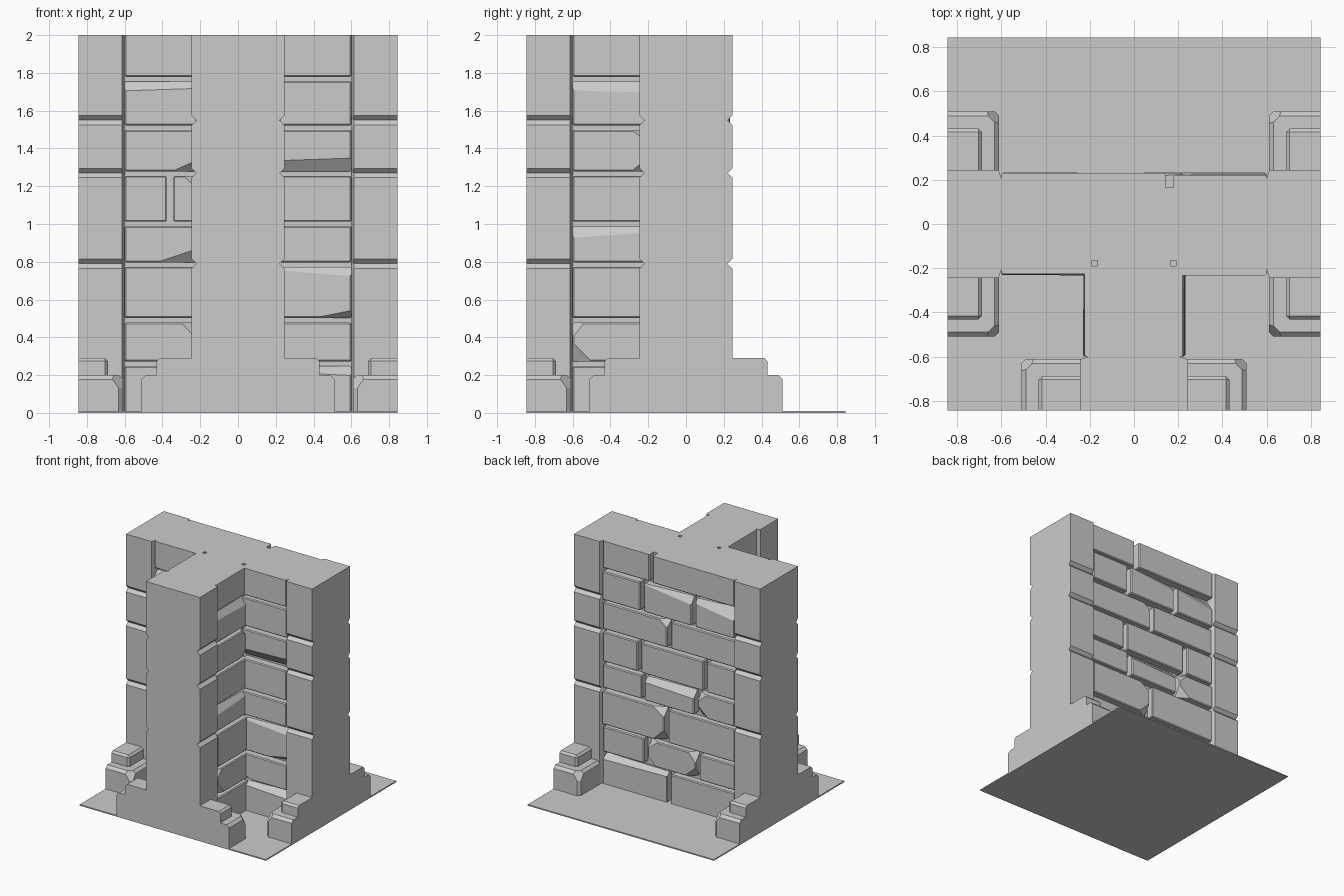
import bpy, bmesh, math, random
from mathutils import Vector, Matrix

if "Cube" in bpy.data.objects:
    bpy.data.objects.remove(bpy.data.objects["Cube"])

random.seed(4)
E, P, T, CORE = 0.845, 0.605, 0.245, 0.165   # half floor, pillar start, half thickness, mortar plane
TURN = {a: Matrix.Rotation(math.radians(a), 4, 'Z') for a in (0, 90, -90, 180)}


def finish(name, bm, angle=0):
    bm.transform(TURN[angle])
    bmesh.ops.recalc_face_normals(bm, faces=bm.faces)
    me = bpy.data.meshes.new(name)
    bm.to_mesh(me)
    bm.free()
    ob = bpy.data.objects.new(name, me)
    bpy.context.collection.objects.link(ob)
    return ob


def box(lo, hi):
    bm = bmesh.new()
    bmesh.ops.create_cube(bm, size=1)
    lo, hi = Vector(lo), Vector(hi)
    for v in bm.verts:
        v.co = Vector([lo[i] + (v.co[i] + 0.5) * (hi[i] - lo[i]) for i in range(3)])
    return bm


def chamfer(bm, width, sharp):
    """Bevel every edge that does not lie in one of the sharp (axis, value) planes."""
    edges = [e for e in bm.edges if not any(
        all(abs(v.co[ax] - val) < 1e-4 for v in e.verts) for ax, val in sharp)]
    bmesh.ops.bevel(bm, geom=edges, offset=width, segments=1, profile=0.5, affect='EDGES')


def merge(dst, src):
    me = bpy.data.meshes.new("tmp")
    src.to_mesh(me)
    src.free()
    dst.from_mesh(me)
    bpy.data.meshes.remove(me)


def chip(bm, lo, hi, su, sz, au, ad, az):
    """Slice a front corner off a brick: intercepts au, ad, az along width, depth, height."""
    c = Vector((hi[0] if su > 0 else lo[0], hi[1], hi[2] if sz > 0 else lo[2]))
    n = Vector((su / au, 1 / ad, sz / az)).normalized()
    p = c - Vector((su * au, 0, 0))
    r = bmesh.ops.bisect_plane(bm, geom=bm.verts[:] + bm.edges[:] + bm.faces[:],
                               plane_co=p, plane_no=n, clear_outer=True)
    cut = [g for g in r['geom_cut'] if isinstance(g, bmesh.types.BMEdge)]
    if cut:
        bmesh.ops.holes_fill(bm, edges=cut)


# Brick courses
ROWS = [0, .26, .49, .785, 1.0, 1.267, 1.51, 1.767, 2.0]


def brick_wall(name, angle, u0, u1, joints, chips):
    wall = bmesh.new()
    for r in range(8):
        ends = [u0] + joints.get(r, []) + [u1]
        for i in range(len(ends) - 1):
            a = ends[i] + (0.018 if i else 0)
            b = ends[i + 1] - (0.018 if i < len(ends) - 2 else 0)
            lo = (a, CORE, ROWS[r] + (0.012 if r else 0))
            hi = (b, random.uniform(.218, .234), ROWS[r + 1] - (0.012 if r < 7 else 0))
            bm = box(lo, hi)
            chamfer(bm, 0.007, [(1, CORE), (2, 0), (2, 2.0)])
            for c in chips.get((r, i), []):
                chip(bm, lo, hi, *c)
            merge(wall, bm)
    finish(name, wall, angle)


# Floor slab
finish("floor", box((-E, -E, 0), (E, E, 0.01)))

# Mortar core, T shaped
finish("wall_core", box((-P, -CORE, 0), (P, CORE, 2)))
finish("branch_core", box((-CORE, -P, 0), (CORE, -CORE, 2)))

# Brick faces: long back, two front corners, two branch sides
brick_wall("back_bricks", 0, -.6, .6,
           {0: [0], 1: [-.26, .21], 2: [.02], 3: [-.25, .23], 4: [-.33, .27],
            5: [0], 6: [-.23, .24], 7: [.16]},
           {(0, 1): [(1, 1, 2, .05, .04)],
            (1, 1): [(1, 1, .09, .07, .07), (1, -1, .07, .06, .08),
                     (-1, -1, .1, .07, .09), (-1, 1, .07, .06, .08)],
            (2, 1): [(-1, 1, .1, .06, .07), (-1, -1, .1, .07, .1)],
            (3, 0): [(1, -1, .1, .06, .09), (1, 1, .08, .05, .07)],
            (3, 1): [(-1, 1, 1.5, .05, .06)],
            (5, 1): [(-1, 1, .07, .07, .06)],
            (6, 0): [(-1, 1, .6, .06, .09)],
            (6, 1): [(-1, 1, .5, .04, .06)]})
brick_wall("front_left_bricks", 180, .19, .6, {4: [.36]},
           {(1, 0): [(-1, 1, .11, .06, .12)],
            (3, 0): [(-1, -1, .24, .06, .08)],
            (4, 0): [(-1, 1, .1, .06, .09)],
            (5, 0): [(-1, -1, .16, .06, .07)],
            (6, 0): [(1, 1, 1.5, .04, .05)]})
brick_wall("front_right_bricks", 180, -.6, -.19, {},
           {(0, 0): [(-1, 1, 1, .05, .05)],
            (1, 0): [(1, -1, .1, .06, .04)],
            (2, 0): [(-1, -1, .2, .05, .04), (-1, 1, .6, .03, .05)],
            (5, 0): [(-1, -1, 2, .05, .07)]})
brick_wall("branch_right_bricks", -90, .19, .6, {},
           {(1, 0): [(1, -1, .1, .05, .1), (1, 1, .06, .04, .08)],
            (3, 0): [(1, 1, .9, .04, .06)],
            (5, 0): [(-1, 1, .1, .06, .07), (-1, -1, .1, .06, .08)],
            (6, 0): [(-1, 1, 2, .04, .06)]})
brick_wall("branch_left_bricks", 90, -.6, -.19, {4: [-.36]},
           {(2, 0): [(1, -1, .12, .06, .08)],
            (5, 0): [(1, 1, .1, .06, .07)],
            (6, 0): [(-1, 1, 1.5, .04, .05)]})


# End pillars with V grooves, chamfered inner edge
def pillar(name, angle):
    half = [(T, 0)]
    for z in (.79, 1.27, 1.55):
        half += [(T, z - .025), (T - .025, z), (T, z + .025)]
    half.append((T, 2))
    ring = half + [(-y, z) for y, z in reversed(half)]
    bm = bmesh.new()
    loops = []
    for x, inset in ((P - .005, .04), (P + .008, 0), (E, 0)):
        loops.append([bm.verts.new((x, y - math.copysign(inset, y), z)) for y, z in ring])
    n = len(ring)
    for a, b in zip(loops, loops[1:]):
        for i in range(n):
            bm.faces.new((a[i], a[(i + 1) % n], b[(i + 1) % n], b[i]))
    bm.faces.new(loops[0])
    bm.faces.new(loops[-1])
    finish(name, bm, angle)


# Stepped footing stones on both sides of each pillar
def footing(name, angle, s):
    bm = bmesh.new()
    steps = [((.61, .2, 0), (E, .51, .2), .022),
             ((.688, .2, .17), (E, .432, .29), .016)]
    for k, (lo, hi, w) in enumerate(steps):
        st = box(lo, hi)
        chamfer(st, w, [(0, E), (1, .2), (2, lo[2])])
        if k == 0:
            chip(st, lo, hi, -1, 1, .07, .07, .1)
        merge(bm, st)
    for v in bm.verts:
        v.co.y *= s
    finish(name, bm, angle)


for side, ang in (("right", 0), ("left", 180), ("front", -90)):
    pillar(side + "_pillar", ang)
    footing(side + "_footing_a", ang, 1)
    footing(side + "_footing_b", ang, -1)
